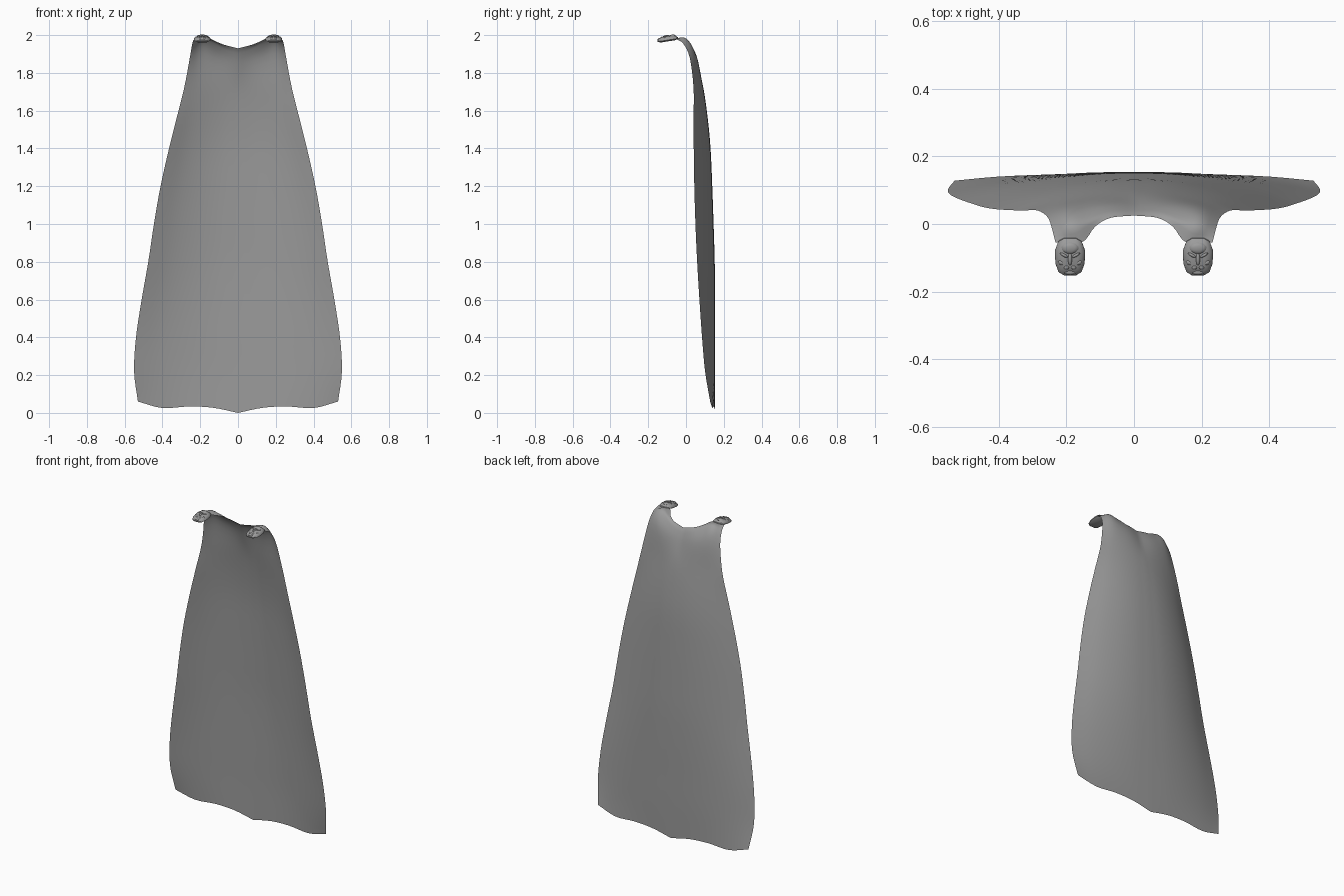
import bpy, bmesh, math
from mathutils import Vector, Matrix

if "Cube" in bpy.data.objects:
    bpy.data.objects.remove(bpy.data.objects["Cube"])

grey = bpy.data.materials.new("cloth grey")
grey.diffuse_color = (0.33, 0.33, 0.33, 1)
grey.use_nodes = True
grey.node_tree.nodes["Principled BSDF"].inputs["Base Color"].default_value = grey.diffuse_color


def make_object(name, bm, angle):
    mesh = bpy.data.meshes.new(name)
    bm.to_mesh(mesh)
    bm.free()
    mesh.materials.append(grey)
    ob = bpy.data.objects.new(name, mesh)
    bpy.context.collection.objects.link(ob)
    bpy.ops.object.select_all(action='DESELECT')
    ob.select_set(True)
    bpy.context.view_layer.objects.active = ob
    bpy.ops.object.shade_smooth_by_angle(angle=math.radians(angle))
    return ob


def smooth_path(points, steps):
    """Catmull-Rom curve through the points."""
    p = [2 * points[0] - points[1]] + points + [2 * points[-1] - points[-2]]
    out = []
    for i in range(1, len(p) - 2):
        a, b, c, d = p[i - 1:i + 3]
        for s in range(steps):
            t = s / steps
            out.append(0.5 * (2 * b + (c - a) * t + (2 * a - 5 * b + 4 * c - d) * t * t
                              + (3 * b - a - 3 * c + d) * t ** 3))
    return out + [points[-1]]


# Cape: collar and shoulder rows, from the middle out to the side edge
rows = [
    [(0, .025, 1.93), (.07, .018, 1.948), (.115, -.008, 1.965), (.155, -.055, 1.982), (.232, -.055, 1.98)],
    [(0, .041, 1.90), (.075, .038, 1.925), (.135, .015, 1.962), (.19, -.002, 1.983), (.242, -.015, 1.955)],
    [(0, .062, 1.84), (.075, .064, 1.86), (.14, .056, 1.885), (.20, .042, 1.905), (.255, .02, 1.88)],
]
# Hanging rows: height, half width, y in the middle, y at the side edge
for z, half, y_mid, y_edge in [
        (1.72, .285, .092, .04), (1.56, .325, .115, .04), (1.4, .365, .13, .041),
        (1.2, .41, .139, .044), (1.0, .445, .146, .05), (.8, .475, .152, .059),
        (.6, .51, .154, .071), (.4, .54, .154, .085), (.22, .55, .154, .101)]:
    rows.append([(half * u, y_mid + (y_edge - y_mid) * u ** 2.2, z) for u in (0, .25, .5, .75, 1)])
# Wavy hem
rows.append([(0, .152, 0), (.13, .15, .027), (.26, .146, .034), (.4, .14, .026), (.53, .128, .06)])

across = [smooth_path([Vector(p) for p in row], 4) for row in rows]
columns = [smooth_path(list(col), 4) for col in zip(*across)]
bm = bmesh.new()
grid = [[bm.verts.new(p) for p in col] for col in columns]
for a, b in zip(grid, grid[1:]):
    for i in range(len(a) - 1):
        bm.faces.new((a[i], b[i], b[i + 1], a[i + 1])).normal_flip()
for v in grid[0]:
    v.co.x = 0
bmesh.ops.recalc_face_normals(bm, faces=bm.faces)
if sum(f.normal.y for f in bm.faces) < 0:
    bmesh.ops.reverse_faces(bm, faces=bm.faces)
cape = make_object("cape", bm, 60)
mirror = cape.modifiers.new("mirror", 'MIRROR')
mirror.use_clip = True

# Clasps: faceted shield domes carrying a raised mask
half = [(.018, .055), (.034, .046), (.045, .016), (.043, -.022), (.034, -.047), (.018, -.057)]
outline = half + [(-x, y) for x, y in reversed(half)]


def blob(bm, centre, size, turn=0):
    m = (Matrix.Translation(centre) @ Matrix.Rotation(turn, 4, 'Z') @ Matrix.Diagonal((*size, 1)))
    bmesh.ops.create_icosphere(bm, subdivisions=2, radius=1, matrix=m)


for side, name in ((-1, "left_clasp"), (1, "right_clasp")):
    bm = bmesh.new()
    rings = [[bm.verts.new((x * s, y * s, z)) for x, y in outline]
             for s, z in ((.72, -.011), (1, -.004), (.98, .002), (.8, .011), (.5, .017))]
    n = len(outline)
    for a, b in zip(rings, rings[1:]):
        for i in range(n):
            bm.faces.new((a[i], a[(i + 1) % n], b[(i + 1) % n], b[i]))
    bm.faces.new(rings[0])
    bm.faces.new(rings[-1])
    bmesh.ops.recalc_face_normals(bm, faces=bm.faces)
    # Forehead, nose, muzzle and chin
    blob(bm, (0, .026, .013), (.026, .018, .008))
    blob(bm, (0, -.006, .016), (.006, .02, .007))
    blob(bm, (0, -.046, .007), (.018, .008, .007))
    # Brows, cheeks and lips
    for s in (-1, 1):
        blob(bm, (s * .017, .006, .014), (.014, .005, .007), s * .5)
        blob(bm, (s * .025, -.017, .011), (.011, .007, .006), s * .4)
        blob(bm, (s * .010, -.030, .013), (.009, .007, .006), -s * .4)
    clasp = make_object(name, bm, 35)
    clasp.location = (side * .189, -.096, 1.978)
    clasp.rotation_euler.x = math.radians(9)
